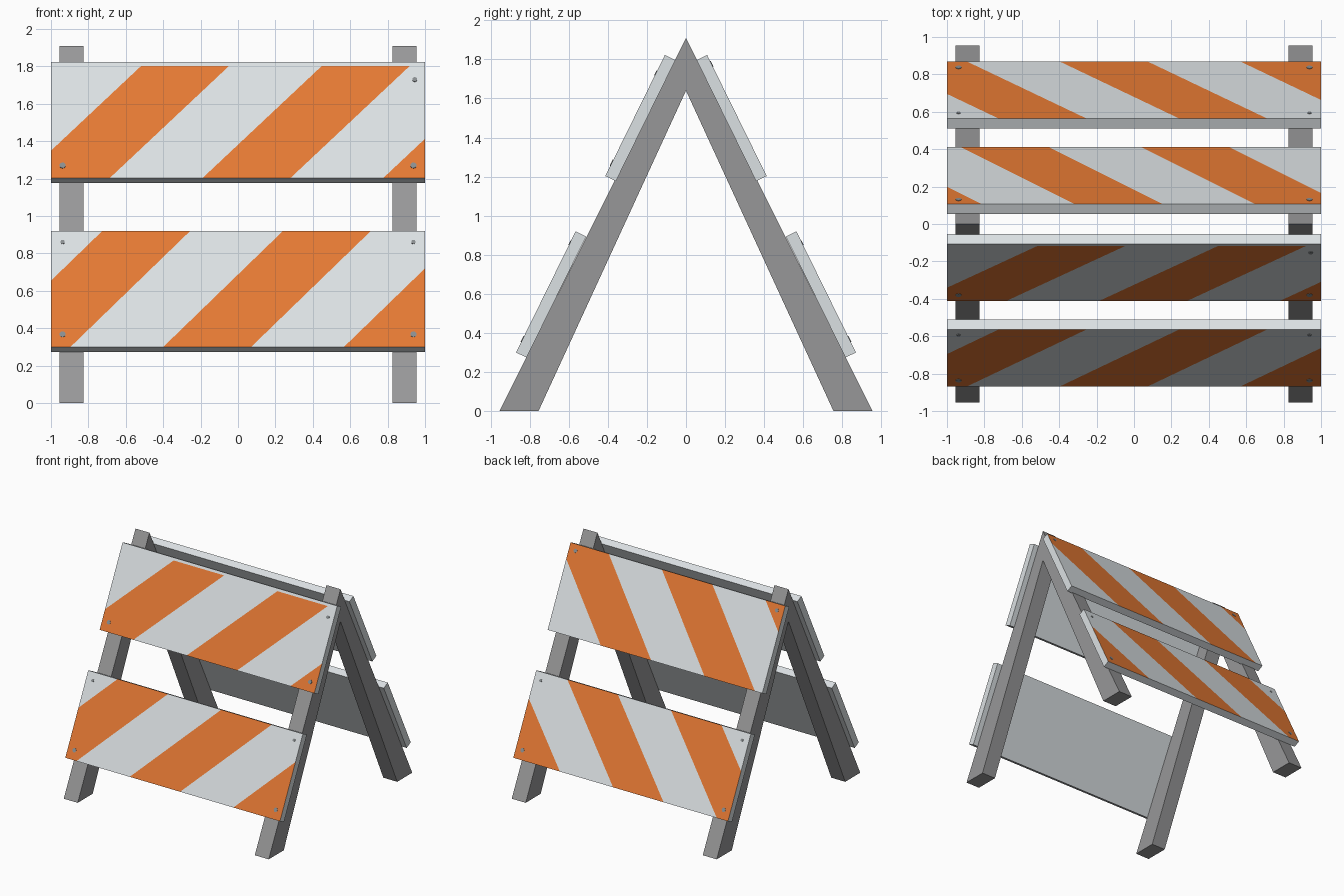
import bpy
import bmesh
from mathutils import Matrix, Vector

cube = bpy.data.objects.get("Cube")
if cube:
    bpy.data.objects.remove(cube, do_unlink=True)


def material(name, rgb):
    mat = bpy.data.materials.new(name)
    mat.use_nodes = True
    mat.diffuse_color = (*rgb, 1)
    mat.node_tree.nodes["Principled BSDF"].inputs["Base Color"].default_value = (*rgb, 1)
    return mat


WHITE = material("panel white", (0.71, 0.75, 0.77))
ORANGE = material("stripe orange", (0.78, 0.19, 0.033))
GREY = material("leg grey", (0.31, 0.31, 0.315))
STEEL = material("bolt steel", (0.25, 0.27, 0.28))


def make_object(name, bm, *mats):
    bmesh.ops.recalc_face_normals(bm, faces=bm.faces[:])
    mesh = bpy.data.meshes.new(name)
    bm.to_mesh(mesh)
    bm.free()
    for mat in mats:
        mesh.materials.append(mat)
    obj = bpy.data.objects.new(name, mesh)
    bpy.context.collection.objects.link(obj)
    return obj


# A-shaped leg pairs, extruded along x
def leg_pair(name, x, width=0.13):
    bm = bmesh.new()

    def point(y, z):
        return bm.verts.new((x - width / 2, y, z))

    apex, crotch = point(0, 1.91), point(0, 1.64)
    for side in (-1, 1):
        bm.faces.new((apex, point(side * 0.955, 0), point(side * 0.755, 0), crotch))
    ext = bmesh.ops.extrude_face_region(bm, geom=bm.faces[:])
    moved = [v for v in ext["geom"] if isinstance(v, bmesh.types.BMVert)]
    bmesh.ops.translate(bm, verts=moved, vec=(width, 0, 0))
    make_object(name, bm, GREY)


leg_pair("left_leg_pair", 0.89)
leg_pair("right_leg_pair", -0.89)

# Sloped panels: local x across, local y up the slope, local z outwards
LENGTH, THICK = 0.691, 0.06
HALF_STRIPE, PERIOD = 0.235, 0.966


def slope_frame(side, y, z):
    up = Vector((0, -side * 0.4414, 0.8973))
    out = Vector((0, side * 0.8973, 0.4414))
    frame = Matrix((Vector((1, 0, 0)), up, out)).transposed().to_4x4()
    frame.translation = (0, side * y, z)
    return frame


def outer_faces(bm):
    return [f for f in bm.faces if all(abs(v.co.z) < 1e-5 for v in f.verts)]


def cut_outer(bm, co, normal):
    faces = outer_faces(bm)
    geom = set(faces)
    for f in faces:
        geom.update(f.edges)
        geom.update(f.verts)
    bmesh.ops.bisect_plane(bm, geom=list(geom), plane_co=co, plane_no=normal, dist=1e-5)


def panel(name, side, y, z, start, shift, margin, bolts):
    frame = slope_frame(side, y, z)
    bm = bmesh.new()
    bmesh.ops.create_cube(bm, size=1, matrix=Matrix.Translation((0, LENGTH / 2, -THICK / 2))
                          @ Matrix.Diagonal((2, LENGTH, THICK, 1)))

    # Slanted stripes cut into the outer face
    centres = [start + i * PERIOD for i in range(-2, 4)]
    for c in centres:
        for edge in (c - HALF_STRIPE, c + HALF_STRIPE):
            cut_outer(bm, (edge, 0, 0), (LENGTH, -shift, 0))
    top = LENGTH - margin
    if margin:
        cut_outer(bm, (0, top, 0), (0, 1, 0))
    for f in outer_faces(bm):
        m = f.calc_center_median()
        base = m.x - shift * m.y / LENGTH
        if m.y < top and any(abs(base - c) < HALF_STRIPE for c in centres):
            f.material_index = 1
    bm.transform(frame)
    make_object(name, bm, WHITE, ORANGE)

    # Thin bolt heads
    bm = bmesh.new()
    for x, v, radius in bolts:
        bmesh.ops.create_cone(bm, cap_ends=True, segments=10, radius1=radius, radius2=radius,
                              depth=0.004, matrix=Matrix.Translation((x, v, 0.001)))
    bm.transform(frame)
    make_object(name + "_bolts", bm, STEEL)


low_bolts = [(sx * 0.938, 0.075, 0.017) for sx in (-1, 1)]
small_bolts = [(sx * 0.938, 0.625, 0.012) for sx in (-1, 1)]
top_bolts = [(sx * 0.938, 0.64, 0.016) for sx in (-1, 1)]

for side, label in ((-1, "front"), (1, "back")):
    panel(label + "_lower_panel", side, 0.87, 0.30, -0.165, 0.64, 0, low_bolts + small_bolts)

panel("front_upper_panel", -1, 0.413, 1.203, 0.045, 0.66, 0.022,
      low_bolts + [(0.945, 0.587, 0.014)])
panel("back_upper_panel", 1, 0.413, 1.203, 0.27, 0.61, 0, top_bolts)
